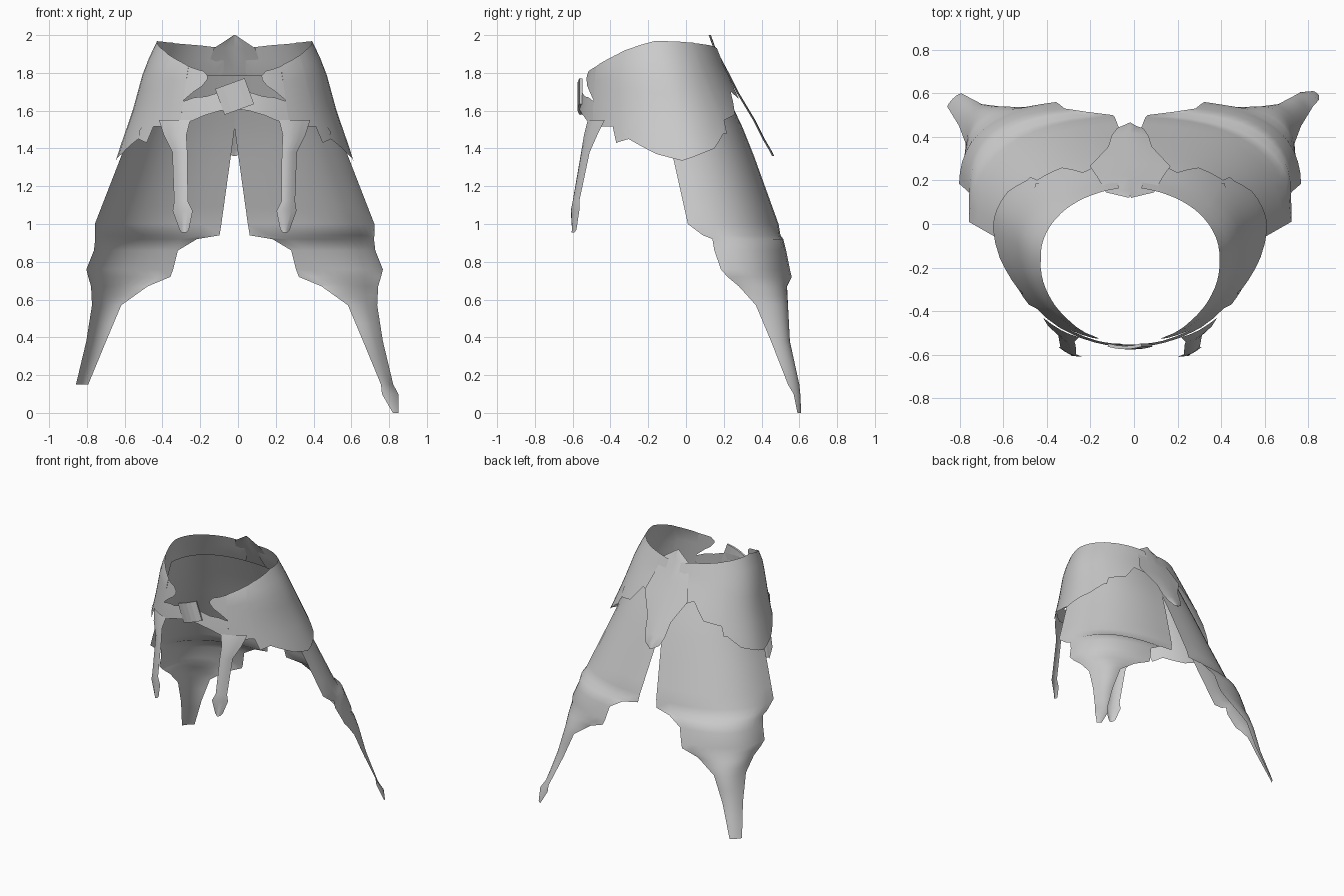
import bpy, math
from mathutils import Vector, Matrix

if "Cube" in bpy.data.objects:
    bpy.data.objects.remove(bpy.data.objects["Cube"])

CX = -0.018                     # symmetry plane of the garment
cloth = bpy.data.materials.new("grey_cloth")
cloth.diffuse_color = (0.6, 0.6, 0.6, 1)
cloth.use_nodes = True
cloth.node_tree.nodes["Principled BSDF"].inputs["Base Color"].default_value = cloth.diffuse_color


def lerp(table, t):
    """Piecewise linear lookup; rows are (key, values...)."""
    rows = sorted(table)
    t = min(max(t, rows[0][0]), rows[-1][0])
    for p, q in zip(rows, rows[1:]):
        if t <= q[0]:
            k = (t - p[0]) / (q[0] - p[0])
            return [a + (b - a) * k for a, b in zip(p[1:], q[1:])]


def make(name, grids, side=1, smooth=True):
    """Turn grids of points into one sheet object, mirrored when side is -1."""
    verts, faces = [], []
    for g in grids:
        base, n = len(verts), len(g[0])
        verts += [(CX + side * p[0], p[1], p[2]) for row in g for p in row]
        for i in range(len(g) - 1):
            for j in range(n - 1):
                a = base + i * n + j
                f = (a, a + 1, a + n + 1, a + n)
                faces.append(f if side == 1 else f[::-1])
    me = bpy.data.meshes.new(name)
    me.from_pydata(verts, [], faces)
    me.materials.append(cloth)
    me.polygons.foreach_set("use_smooth", [smooth] * len(me.polygons))
    ob = bpy.data.objects.new(name, me)
    bpy.context.collection.objects.link(ob)
    return ob


# Flared oval wall: z, half width, centre y, front y, back y
WALL = [(2.0, .40, -.155, -.47, .14), (1.97, .41, -.15, -.48, .15),
        (1.92, .435, -.14, -.50, .17), (1.82, .48, -.115, -.54, .21),
        (1.6, .54, -.06, -.565, .32), (1.34, .63, 0, -.58, .43)]


def wall(deg, z, out=0):
    a, c, f, b = lerp(WALL, z)
    s, k = math.sin(math.radians(deg)), math.cos(math.radians(deg))
    y = c + (f - c) * k if k > 0 else c - (b - c) * k
    return Vector((a * s + out * s, y - out * k, z))


def wall_sheet(cols, rows=7):
    """Columns are (angle from front, top z, bottom z)."""
    angles = []
    for p, q in zip(cols, cols[1:]):
        n = max(1, math.ceil((q[0] - p[0]) / 7))
        angles += [p[0] + (q[0] - p[0]) * i / n for i in range(n)]
    angles.append(cols[-1][0])
    grid = []
    for d in angles:
        top, bot = lerp(cols, d)
        grid.append([wall(d, bot + (top - bot) * j / rows) for j in range(rows + 1)])
    return [list(r) for r in zip(*grid)]


PANEL = [(31, 1.835, 1.535), (35, 1.85, 1.515), (49, 1.89, 1.515), (51, 1.895, 1.43),
         (59.5, 1.92, 1.45), (75, 1.95, 1.37), (88, 1.97, 1.335), (113, 1.965, 1.40),
         (125, 1.96, 1.48), (128, 1.96, 1.48), (130, 1.957, 1.55), (145, 1.95, 1.58),
         (155, 1.945, 1.70), (167, 1.935, 1.66), (173, 1.93, 1.80)]
STRAP = [(0, 1.70, 1.61), (8, 1.70, 1.60), (17, 1.675, 1.575), (24, 1.67, 1.545), (31, 1.65, 1.535)]
TONGUE = [(17, 1.785, 1.765), (20, 1.81, 1.73), (25, 1.82, 1.70), (31, 1.835, 1.655)]

# Front hanger: z, inner x, inner y, outer x, outer y
HANGER = [(1.55, .235, -.52, .40, -.43), (1.47, .255, -.54, .375, -.47),
          (1.38, .25, -.555, .33, -.51), (1.12, .247, -.60, .32, -.565),
          (1.07, .222, -.61, .328, -.565), (.97, .242, -.60, .292, -.58),
          (.955, .255, -.60, .28, -.59)]

# Coat tail: z, inner x y, corner x y, outer x y
TAIL = [(1.785, 0, .17, .43, .17, .45, -.15), (1.51, 0, .30, .52, .29, .55, -.1),
        (1.36, .02, .36, .58, .34, .60, -.07), (1.0, .07, .49, .72, .47, .74, .01),
        (.94, .08, .50, .74, .48, .74, .09), (.92, .20, .515, .745, .49, .738, .14),
        (.86, .30, .53, .75, .50, .745, .15), (.76, .325, .55, .78, .51, .785, .185),
        (.72, .34, .56, .77, .51, .775, .22), (.67, .46, .535, .76, .53, .76, .28),
        (.57, .60, .54, .73, .54, .755, .37), (.38, .68, .55, .76, .55, .785, .45),
        (.15, .775, .60, .81, .59, .84, .54)]
LONG_TIP = [(.10, .78, .605, .83, .605, .867, .57), (0, .838, .61, .85, .61, .867, .59)]


def tail_sheet(rows, n=12):
    zs = []
    for p, q in zip(rows, rows[1:]):
        m = max(1, math.ceil((p[0] - q[0]) / .1))
        zs += [p[0] + (q[0] - p[0]) * i / m for i in range(m)]
    zs.append(rows[-1][0])
    grid = []
    for z in zs[::-1]:
        xi, yi, xc, yc, xo, yo = lerp(rows, z)
        line = []
        for j in range(n + 1):
            t = 1 - j / n
            u, v, w = (1 - t) ** 2, 2 * t * (1 - t), t * t
            line.append((u * xi + v * xc + w * xo, u * yi + v * yc + w * yo, z))
        grid.append(line)
    return grid


for side, label in ((1, "right"), (-1, "left")):
    make(label + "_waist_panel",
         [wall_sheet(PANEL), wall_sheet(STRAP, 2), wall_sheet(TONGUE, 2)], side)
    hang = [[(xi + (xo - xi) * t, yi + (yo - yi) * t - .012 * math.sin(math.pi * t), z)
             for t in (0, .25, .5, .75, 1)] for z, xi, yi, xo, yo in HANGER[::-1]]
    make(label + "_front_hanger", [hang], side)
    tail = TAIL + (LONG_TIP if side == 1 else [])
    make(label + "_coat_tail", [[r[::-1] for r in tail_sheet(tail)][::-1]], side)
    # Small diamond studs on the panel
    studs = []
    for d, z in ((59, 1.49), (128, 1.60)):
        studs.append([[wall(d, z - .024, .004), wall(d + 1.6, z, .004)],
                      [wall(d - 1.6, z, .004), wall(d, z + .024, .004)]])
    make(label + "_studs", studs, side)

# Back plaque: z, half width, y
PLAQUE = [(2.0, .004, .12), (1.93, .11, .145), (1.8, .15, .215), (1.7, .185, .265),
          (1.55, .10, .355), (1.45, .085, .405), (1.39, .06, .44), (1.36, .01, .455)]
make("back_plaque", [[[(w * t, y + .012 * (1 - t * t), z) for t in (-1, -.5, 0, .5, 1)]
                      for z, w, y in PLAQUE]])

# Tilted, slightly domed buckle
turn = Matrix.Rotation(math.radians(-20), 3, 'Y')
steps = [-1 + .5 * i for i in range(5)]
dome = []
for v in steps:
    line = []
    for u in steps:
        p = turn @ Vector((.083 * u, 0, .073 * v))
        line.append((p.x, -.575 + .012 * u * u, p.z + 1.675))
    dome.append(line)
buckle = make("buckle", [dome], 1, False)
mod = buckle.modifiers.new("thickness", 'SOLIDIFY')
mod.thickness = .015
